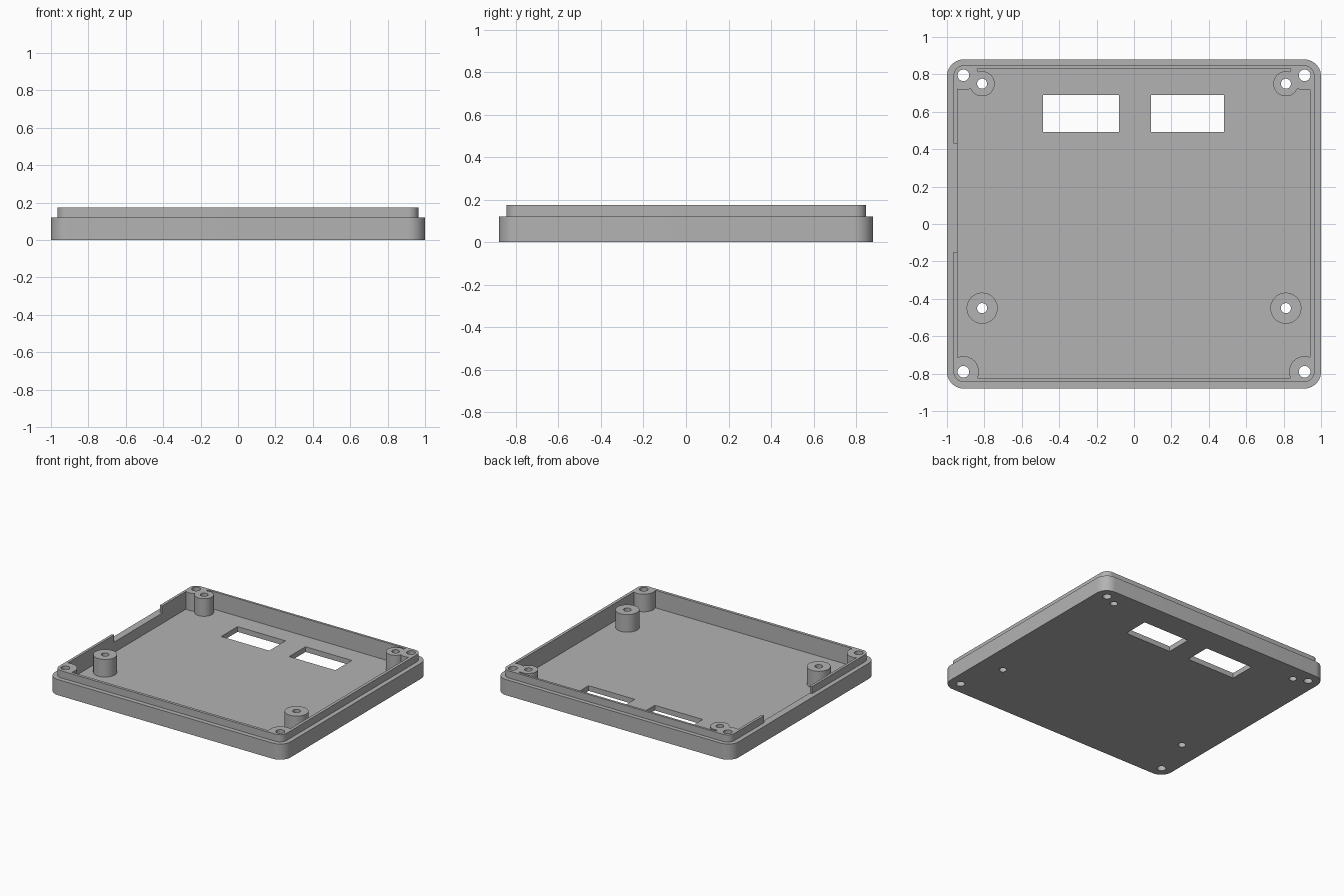
import bpy, bmesh, math

if "Cube" in bpy.data.objects:
    bpy.data.objects.remove(bpy.data.objects["Cube"])

grey = bpy.data.materials.new("light grey plastic")
grey.diffuse_color = (0.45, 0.45, 0.45, 1)
grey.use_nodes = True
grey.node_tree.nodes["Principled BSDF"].inputs["Base Color"].default_value = grey.diffuse_color


def prism(name, pts, z0, z1):
    """Extrude a flat outline from z0 to z1."""
    bm = bmesh.new()
    face = bm.faces.new([bm.verts.new((x, y, z0)) for x, y in pts])
    top = bmesh.ops.extrude_face_region(bm, geom=[face])["geom"]
    for v in top:
        if isinstance(v, bmesh.types.BMVert):
            v.co.z = z1
    bmesh.ops.recalc_face_normals(bm, faces=bm.faces)
    mesh = bpy.data.meshes.new(name)
    bm.to_mesh(mesh)
    bm.free()
    mesh.materials.append(grey)
    ob = bpy.data.objects.new(name, mesh)
    bpy.context.collection.objects.link(ob)
    return ob


def rounded(x0, x1, y0, y1, r, n=10):
    """Rounded rectangle outline."""
    pts = []
    corners = ((x1 - r, y1 - r), (x0 + r, y1 - r), (x0 + r, y0 + r), (x1 - r, y0 + r))
    for q, (cx, cy) in enumerate(corners):
        for i in range(n + 1):
            a = math.pi / 2 * (q + i / n)
            pts.append((cx + r * math.cos(a), cy + r * math.sin(a)))
    return pts


def box(x0, x1, y0, y1):
    return [(x0, y0), (x1, y0), (x1, y1), (x0, y1)]


def circle(x, y, r, n=40):
    return [(x + r * math.cos(math.tau * (i + .5) / n),
             y + r * math.sin(math.tau * (i + .5) / n)) for i in range(n)]


def combine(ob, tool, op):
    """Apply a boolean and discard the tool."""
    m = ob.modifiers.new(op, 'BOOLEAN')
    m.operation, m.solver, m.object = op, 'EXACT', tool
    bpy.context.view_layer.objects.active = ob
    bpy.ops.object.modifier_apply(modifier=m.name)
    bpy.data.objects.remove(tool)


FLOOR, LEDGE, TOP = 0.04, 0.12, 0.175

# Outer tray with a stepped lip
tray = prism("case_tray", rounded(-1, 1, -.88, .88, .09), 0, LEDGE)
combine(tray, prism("lip", rounded(-.965, .965, -.845, .848, .055), .02, TOP), 'UNION')

# Posts: x, y, post radius, hole radius
posts = []
for s in (-1, 1):
    posts += [(s * .912, .795, .08, .031), (s * .912, -.79, .083, .031),
              (s * .812, .75, .067, .027), (s * .812, -.45, .083, .027)]

# Cavity, leaving the posts standing
cavity = prism("cavity", rounded(-.945, .942, -.823, .83, .02, 4), FLOOR, .3)
for x, y, r, h in posts:
    combine(cavity, prism("post", circle(x, y, r), 0, .4), 'DIFFERENCE')
combine(tray, cavity, 'DIFFERENCE')

# Screw holes through the posts
for x, y, r, h in posts:
    combine(tray, prism("hole", circle(x, y, h, 32), -.1, .4), 'DIFFERENCE')

# Two floor windows
for x0, x1 in ((-.487, -.08), (.09, .482)):
    combine(tray, prism("window", box(x0, x1, .492, .69), -.1, .1), 'DIFFERENCE')

# Notch in the left lip
combine(tray, prism("notch", box(-1.1, -.9, -.15, .43), LEDGE, .3), 'DIFFERENCE')

bpy.ops.object.select_all(action='DESELECT')
tray.select_set(True)
bpy.context.view_layer.objects.active = tray
bpy.ops.object.shade_smooth_by_angle(angle=math.radians(30))
